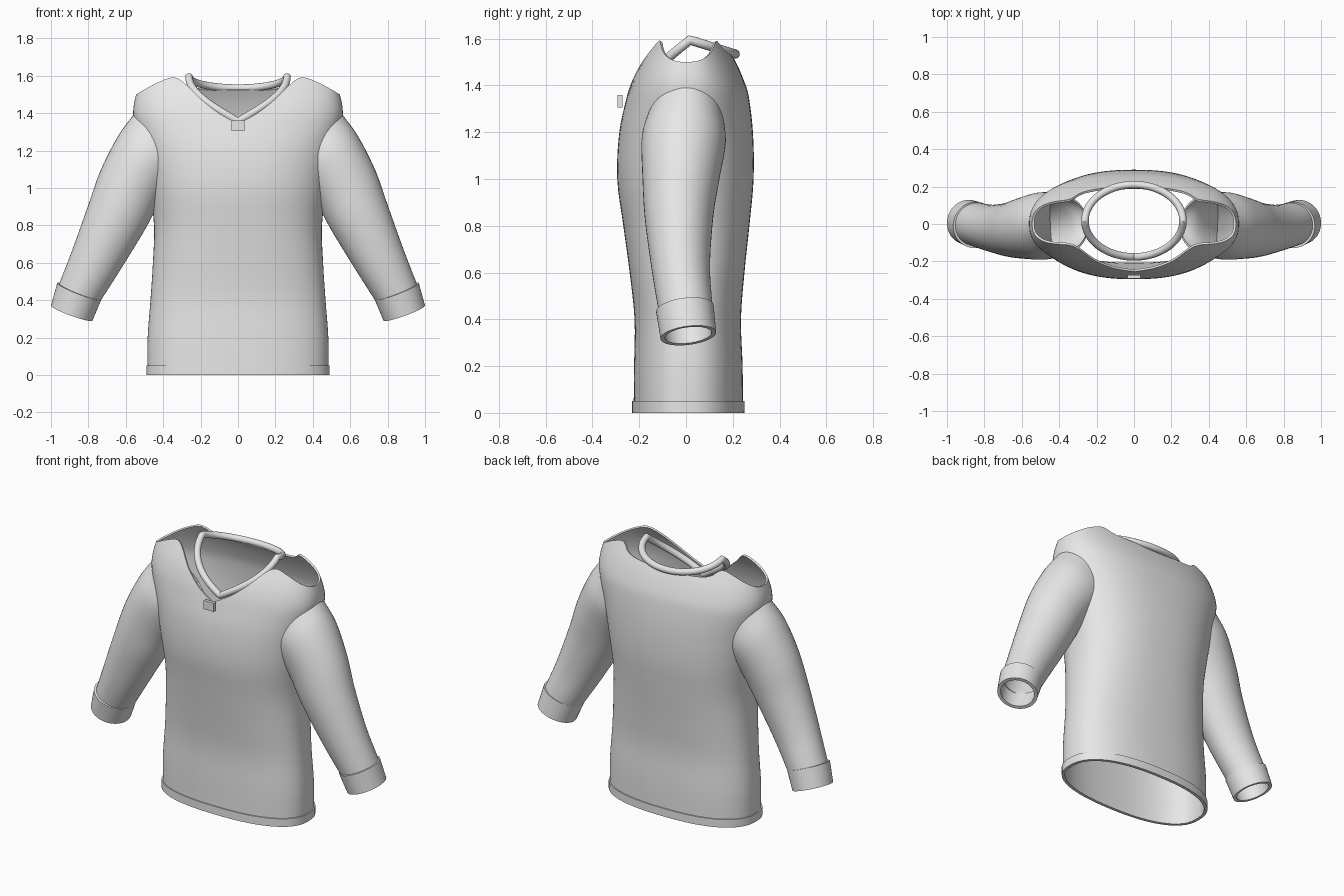
import bpy, bmesh, math
from mathutils import Vector

cube = bpy.data.objects.get("Cube")
if cube:
    bpy.data.objects.remove(cube)

fabric = bpy.data.materials.new("light_grey_fabric")
fabric.use_nodes = True
fabric.diffuse_color = (0.8, 0.8, 0.8, 1)
fabric.node_tree.nodes["Principled BSDF"].inputs["Base Color"].default_value = (0.8, 0.8, 0.8, 1)


def smooth_lookup(table, t):
    """Cubic interpolation of the columns of a table keyed on its first column."""
    t = min(max(t, table[0][0]), table[-1][0])
    i = max(k for k in range(len(table) - 1) if table[k][0] <= t)
    p, q = table[i], table[i + 1]
    before, after = table[max(i - 1, 0)], table[min(i + 2, len(table) - 1)]
    h = q[0] - p[0]
    s = (t - p[0]) / h
    out = []
    for c in range(1, len(p)):
        m0 = (q[c] - before[c]) / (q[0] - before[0]) * h
        m1 = (after[c] - p[c]) / (after[0] - p[0]) * h
        out.append((2*s**3 - 3*s**2 + 1) * p[c] + (s**3 - 2*s**2 + s) * m0
                   + (3*s**2 - 2*s**3) * q[c] + (s**3 - s**2) * m1)
    return out


def loft(name, rings, thickness=0, closed=False):
    """Skin a list of rings into a tube, with optional cloth thickness."""
    bm = bmesh.new()
    rows = [[bm.verts.new(p) for p in ring] for ring in rings]
    pairs = list(zip(rows, rows[1:]))
    if closed:
        pairs.append((rows[-1], rows[0]))
    for a, b in pairs:
        for i in range(len(a)):
            j = (i + 1) % len(a)
            bm.faces.new((a[i], a[j], b[j], b[i]))
    bmesh.ops.recalc_face_normals(bm, faces=bm.faces)
    mesh = bpy.data.meshes.new(name)
    bm.to_mesh(mesh)
    bm.free()
    obj = bpy.data.objects.new(name, mesh)
    bpy.context.collection.objects.link(obj)
    mesh.materials.append(fabric)
    if thickness:
        mod = obj.modifiers.new("cloth_thickness", "SOLIDIFY")
        mod.thickness = thickness
        mod.offset = -1
    bpy.ops.object.select_all(action="DESELECT")
    obj.select_set(True)
    bpy.context.view_layer.objects.active = obj
    if thickness:
        bpy.ops.object.modifier_apply(modifier="cloth_thickness")
    bpy.ops.object.shade_smooth_by_angle(angle=math.radians(40))
    return obj


# Torso profile: height, half width, front depth, back depth
TORSO = [(0, .483, .224, .244), (.2, .483, .222, .242), (.4, .468, .220, .235),
         (.6, .455, .241, .250), (.8, .449, .268, .271), (1.0, .475, .294, .289),
         (1.2, .513, .285, .286), (1.36, .556, .251, .267), (1.42, .560, .233, .248),
         (1.5, .545, .198, .213), (1.6, .515, .132, .155)]
# Neck and shoulder rim: sideways fraction, front height, back height
RIM = [(0, 1.345, 1.53), (.17, 1.395, 1.53), (.36, 1.475, 1.532), (.54, 1.56, 1.55),
       (.66, 1.592, 1.59), (.8, 1.568, 1.568), (.92, 1.53, 1.53), (1, 1.5, 1.5)]
SIDES = 96


def torso_point(i, z, grow=0):
    a = math.tau * i / SIDES
    c, s = math.cos(a), math.sin(a)
    cx = math.copysign(abs(c) ** (2 / 2.4), c)
    sy = math.copysign(abs(s) ** (2 / 2.4), s)
    width, front, back = smooth_lookup(TORSO, z)
    return Vector(((width + grow) * cx, ((back if s > 0 else front) + grow) * sy, z))


def rim_height(i):
    a = math.tau * i / SIDES
    front, back = smooth_lookup(RIM, abs(math.cos(a)) ** (2 / 2.4))
    return back if math.sin(a) > 0 else front


# Torso: level rings up to the chest, then rings that fan out to the rim
CHEST = 1.1
rings = [[torso_point(i, CHEST * k / 22) for i in range(SIDES)] for k in range(22)]
rings += [[torso_point(i, CHEST + (rim_height(i) - CHEST) * k / 16) for i in range(SIDES)]
          for k in range(17)]
loft("torso", rings, 0.012)

# Hem band
loft("hem_band", [[torso_point(i, z, .007) for i in range(SIDES)] for z in (0, .025, .05)], 0.018)

# Sleeve stations: parameter, centre x y z, radius across, radius in depth, tilt
SLEEVE = [(0, .400, 0, 1.240, .220, .165, 45), (1, .485, -.01, 1.16, .195, .180, 35),
          (2, .575, -.022, 1.01, .180, .165, 26), (3, .650, -.03, .84, .165, .147, 22.5),
          (4, .755, -.022, .62, .140, .125, 21), (5, .851, 0, .43, .119, .115, 20)]
CUFF = [(0, .849, -.005, .447, .126, .124, 21), (1, .889, .010, .331, .118, .120, 20)]


def tube_rings(stations, steps, side):
    last = stations[-1][0]
    out = []
    for k in range(steps + 1):
        t = last * k / steps
        x, y, z, across, depth, tilt = smooth_lookup(stations, t)
        ahead = smooth_lookup(stations, min(t + .05, last))[:3]
        behind = smooth_lookup(stations, max(t - .05, 0))[:3]
        u = Vector((math.cos(math.radians(tilt)), 0, math.sin(math.radians(tilt))))
        v = (Vector(ahead) - Vector(behind)).cross(u).normalized()
        v *= math.copysign(1, v.y)
        ring = []
        for i in range(48):
            a = math.tau * i / 48
            p = Vector((x, y, z)) + u * across * math.cos(a) + v * depth * math.sin(a)
            ring.append((p.x * side, p.y, p.z))
        out.append(ring)
    return out


for label, side in (("left", 1), ("right", -1)):
    loft(label + "_sleeve", tube_rings(SLEEVE, 25, side), 0.012)
    loft(label + "_cuff", tube_rings(CUFF, 3, side), 0.02)

# Collar: round cord that dips to a V at the front
path = []
for i in range(96):
    a = math.tau * i / 96
    s = math.sin(a)
    drop = .06 * s if s > 0 else .238 * math.asin(-s) / (math.pi / 2)
    path.append(Vector((.262 * math.cos(a), .017 + .193 * s, 1.594 - drop)))
cord = []
for i, p in enumerate(path):
    along = (path[(i + 1) % len(path)] - path[i - 1]).normalized()
    u = along.cross(Vector((0, 0, 1))).normalized()
    v = u.cross(along)
    cord.append([p + .02 * (u * math.cos(math.tau * k / 16) + v * math.sin(math.tau * k / 16))
                 for k in range(16)])
loft("collar", cord, closed=True)

# Small tab at the point of the neckline
bpy.ops.mesh.primitive_cube_add(size=1, location=(0, -.282, 1.333))
tab = bpy.context.object
tab.name = "neck_tab"
tab.scale = (.068, .02, .054)
tab.data.materials.append(fabric)
